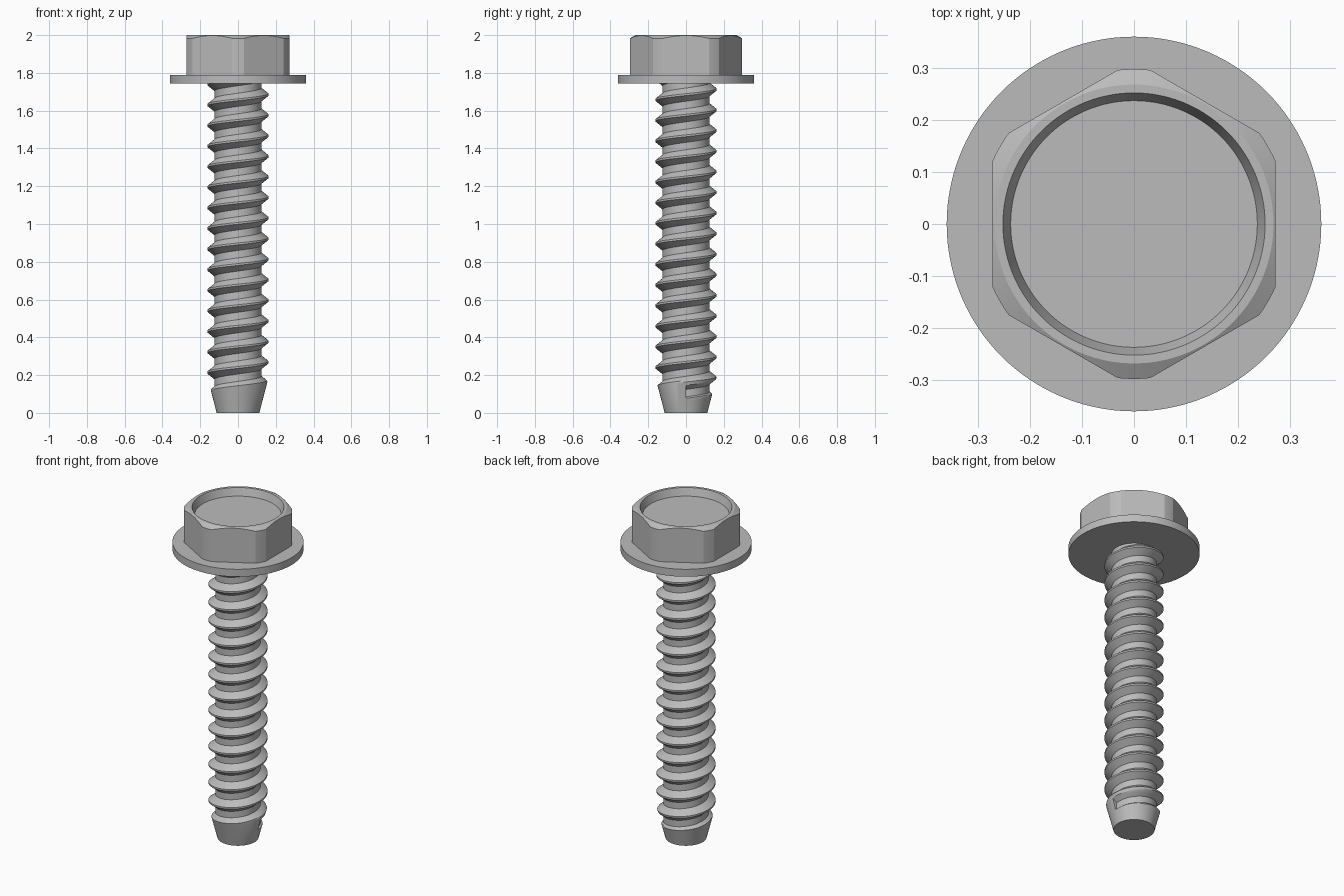
import bpy, bmesh, math

cube = bpy.data.objects.get("Cube")
if cube:
    bpy.data.objects.remove(cube, do_unlink=True)

steel = bpy.data.materials.new("grey_steel")
steel.use_nodes = True
grey = (0.5, 0.5, 0.5, 1)
steel.diffuse_color = grey
steel.node_tree.nodes["Principled BSDF"].inputs["Base Color"].default_value = grey


def polar(r, a, z):
    return (r * math.cos(a), r * math.sin(a), z)


def finish(bm, name, angle=20):
    bmesh.ops.remove_doubles(bm, verts=bm.verts, dist=1e-5)
    bmesh.ops.recalc_face_normals(bm, faces=bm.faces)
    mesh = bpy.data.meshes.new(name)
    bm.to_mesh(mesh)
    bm.free()
    mesh.materials.append(steel)
    ob = bpy.data.objects.new(name, mesh)
    bpy.context.collection.objects.link(ob)
    bpy.ops.object.select_all(action='DESELECT')
    ob.select_set(True)
    bpy.context.view_layer.objects.active = ob
    bpy.ops.object.shade_smooth_by_angle(angle=math.radians(angle))
    return ob


def loft(bm, rings):
    """Skin closed rings and cap both ends."""
    rows = [[bm.verts.new(p) for p in ring] for ring in rings]
    n = len(rows[0])
    for low, high in zip(rows, rows[1:]):
        for i in range(n):
            j = (i + 1) % n
            bm.faces.new((low[i], low[j], high[j], high[i]))
    bm.faces.new(rows[0][::-1])
    bm.faces.new(rows[-1])


# Hexagonal head: rounded corners, conical top chamfer, shallow dished recess
SEGMENTS = 180
FLAT, CORNER, RIM = 0.272, 0.2977, 0.268
FLANGE_BOTTOM, FLANGE_TOP = 1.745, 1.79
angles = [math.tau * i / SEGMENTS for i in range(SEGMENTS)]


def hex_radius(a):
    off = (a + math.pi / 6) % (math.pi / 3) - math.pi / 6
    return min(CORNER, FLAT / math.cos(off))


def circle(r, z):
    return [polar(r, a, z) for a in angles]


bm = bmesh.new()
loft(bm, [
    [polar(hex_radius(a), a, FLANGE_TOP - 0.01) for a in angles],
    [polar(hex_radius(a), a, 2 - 0.577 * (hex_radius(a) - RIM)) for a in angles],
    circle(RIM, 2), circle(0.252, 2), circle(0.237, 1.955)])
finish(bm, "hex_head")

# Washer flange under the head
bm = bmesh.new()
loft(bm, [circle(0.36, FLANGE_BOTTOM), circle(0.36, FLANGE_TOP)])
finish(bm, "washer_flange")

# Threaded shank: right-hand helical groove cut into a blank with a tapered tip
PITCH, START, COLUMNS = 0.109, 0.055, 72
CREST, ROOT, FLANK, CREST_FLAT = 0.162, 0.124, 0.03, 0.010
ROOT_FLAT = PITCH - CREST_FLAT - 2 * FLANK
SHANK_TOP = FLANGE_BOTTOM + 0.02


def blank(z):
    return min(CREST, 0.113 + 0.26 * z)


# one turn of the groove as (height, radius), starting at a crest edge
turn = [(FLANK * k / 4, CREST + (ROOT - CREST) * k / 4) for k in range(5)]
turn += [(FLANK + ROOT_FLAT + FLANK * k / 4, ROOT + (CREST - ROOT) * k / 4)
         for k in range(5)]
turns = math.ceil((SHANK_TOP - START) / PITCH)
profile = [(h + PITCH * t, r) for t in range(turns) for h, r in turn]
profile.append((turns * PITCH, CREST))
profile[0] = (0, CREST)

bm = bmesh.new()
columns, base = [], []
for c in range(COLUMNS + 1):
    a = math.tau * c / COLUMNS
    column = []
    for h, r in profile:
        z = START + h + PITCH * c / COLUMNS
        column.append(bm.verts.new(polar(min(r, blank(z)), a, min(z, SHANK_TOP))))
    columns.append(column)
    base.append(bm.verts.new(polar(blank(0), a, 0)))

for c in range(COLUMNS):
    left, right = columns[c], columns[c + 1]
    bm.faces.new((base[c], base[c + 1], right[0], left[0]))
    for i in range(len(profile) - 1):
        bm.faces.new((left[i], right[i], right[i + 1], left[i + 1]))
# end wall of the groove, and the flat tip
bm.faces.new(columns[0][:len(turn) + 1])
bm.faces.new(base[:COLUMNS][::-1])
# drop the faces squashed flat inside the flange
bmesh.ops.dissolve_degenerate(bm, dist=1e-5, edges=bm.edges)
finish(bm, "threaded_shank", 25)
